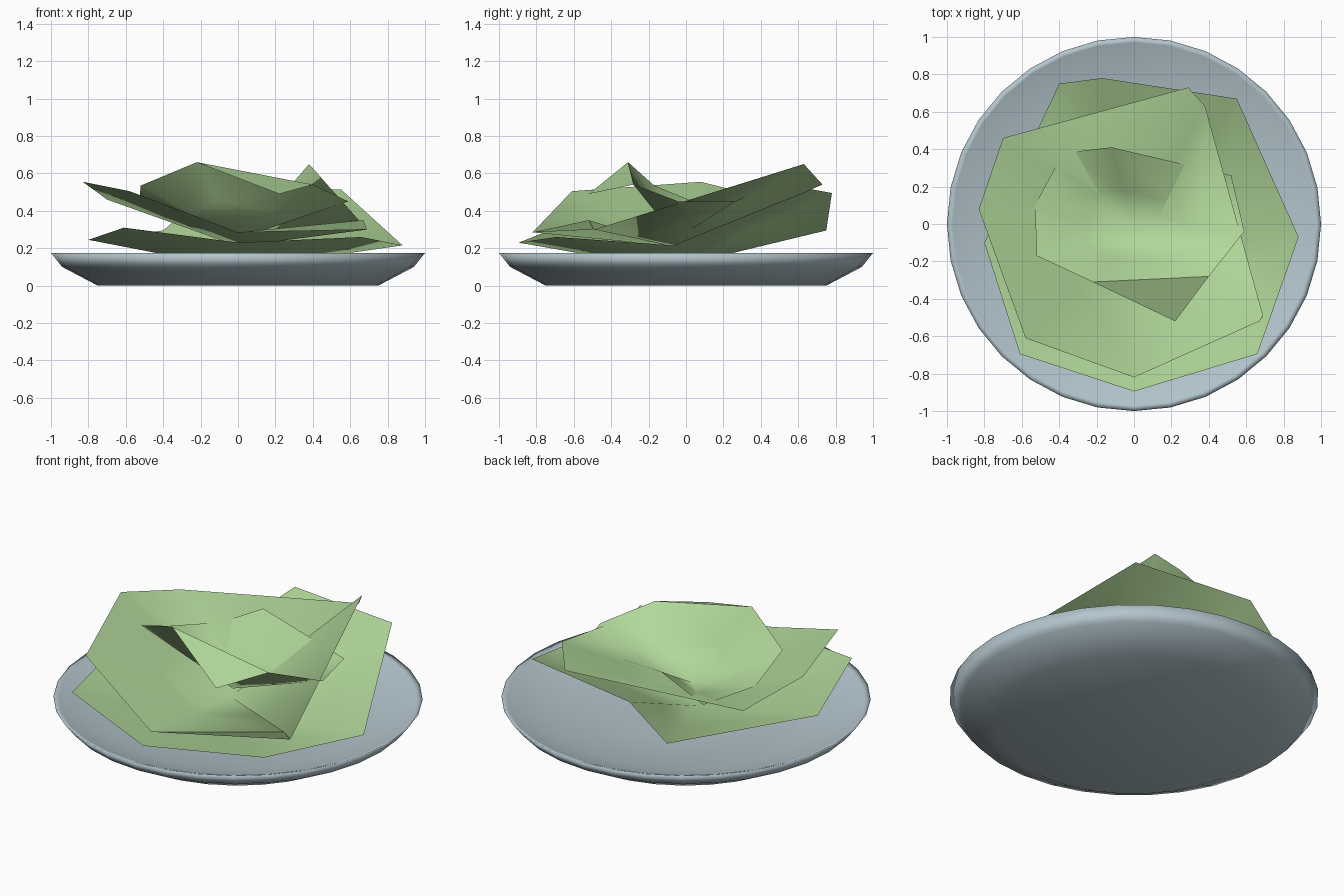
import bpy, bmesh, math

if "Cube" in bpy.data.objects:
    bpy.data.objects.remove(bpy.data.objects["Cube"])


def material(name, rgb):
    m = bpy.data.materials.new(name)
    m.diffuse_color = (*rgb, 1)
    m.use_nodes = True
    m.node_tree.nodes["Principled BSDF"].inputs["Base Color"].default_value = m.diffuse_color
    return m


plate_blue = material("pale_blue_grey", (0.45, 0.56, 0.61))
leaf_green = material("leaf_green", (0.44, 0.68, 0.32))


def finish(name, bm, mat):
    for f in bm.faces:
        f.smooth = True
    me = bpy.data.meshes.new(name)
    bm.to_mesh(me)
    bm.free()
    ob = bpy.data.objects.new(name, me)
    bpy.context.collection.objects.link(ob)
    me.materials.append(mat)
    return ob


def lathe(name, profile, sides, mat):
    bm = bmesh.new()
    rings = [[bm.verts.new((r * math.cos(2 * math.pi * i / sides),
                            r * math.sin(2 * math.pi * i / sides), z))
              for i in range(sides)] for r, z in profile]
    for a, b in zip(rings, rings[1:]):
        for i in range(sides):
            j = (i + 1) % sides
            bm.faces.new((a[i], a[j], b[j], b[i]))
    bm.faces.new(rings[0][::-1])
    bm.faces.new(rings[-1])
    return finish(name, bm, mat)


def leaf(name, centre, rim, folds=()):
    # open cup: a fan from the low centre, with a ring halfway up;
    # each fold is (rim index, point, down): a corner bent beyond that rim edge
    bm = bmesh.new()
    c = bm.verts.new(centre)
    outer = [bm.verts.new(p) for p in rim]
    inner = [bm.verts.new([a + (b - a) * 0.5 for a, b in zip(centre, p)]) for p in rim]
    n = len(rim)
    for i in range(n):
        j = (i + 1) % n
        bm.faces.new((c, inner[i], inner[j]))
        bm.faces.new((inner[i], outer[i], outer[j], inner[j]))
    for i, p, down in folds:
        a, b = rim[i], rim[(i + 1) % n]
        corner = [bm.verts.new(q) for q in (a, p, b)]
        bm.faces.new(corner[::-1] if down else corner)
    return finish(name, bm, leaf_green)


# Plate
lathe("plate", [(0.75, 0), (0.94, 0.10), (1.0, 0.175), (0.97, 0.165),
                (0.72, 0.08), (0.3, 0.06)], 32, plate_blue)

# Three nested leaves, rims listed counter-clockwise
leaf("bottom_leaf", (0, -0.1, 0.09),
     [(0, -0.895, 0.23), (0.66, -0.695, 0.26), (0.88, -0.07, 0.215), (0.55, 0.67, 0.515),
      (-0.17, 0.78, 0.495), (-0.40, 0.75, 0.295), (-0.80, -0.10, 0.245), (-0.61, -0.695, 0.31)])
leaf("middle_leaf", (0, -0.07, 0.21),
     [(0, -0.82, 0.285), (0.67, -0.52, 0.35), (0.69, -0.49, 0.30), (0.38, 0.63, 0.65),
      (0.29, 0.73, 0.54), (-0.70, 0.46, 0.46), (-0.83, 0.08, 0.555), (-0.58, -0.61, 0.505)],
     [(0, (0.69, -0.495, 0.30), True)])
leaf("inner_leaf", (0, -0.05, 0.25),
     [(-0.22, -0.31, 0.66), (0.40, -0.28, 0.54), (0.59, -0.04, 0.45),
      (0.52, 0.26, 0.45), (-0.12, 0.41, 0.52), (-0.38, 0.38, 0.38), (-0.53, 0.10, 0.425),
      (-0.52, -0.17, 0.535)],
     [(0, (0.22, -0.52, 0.49), False)])
